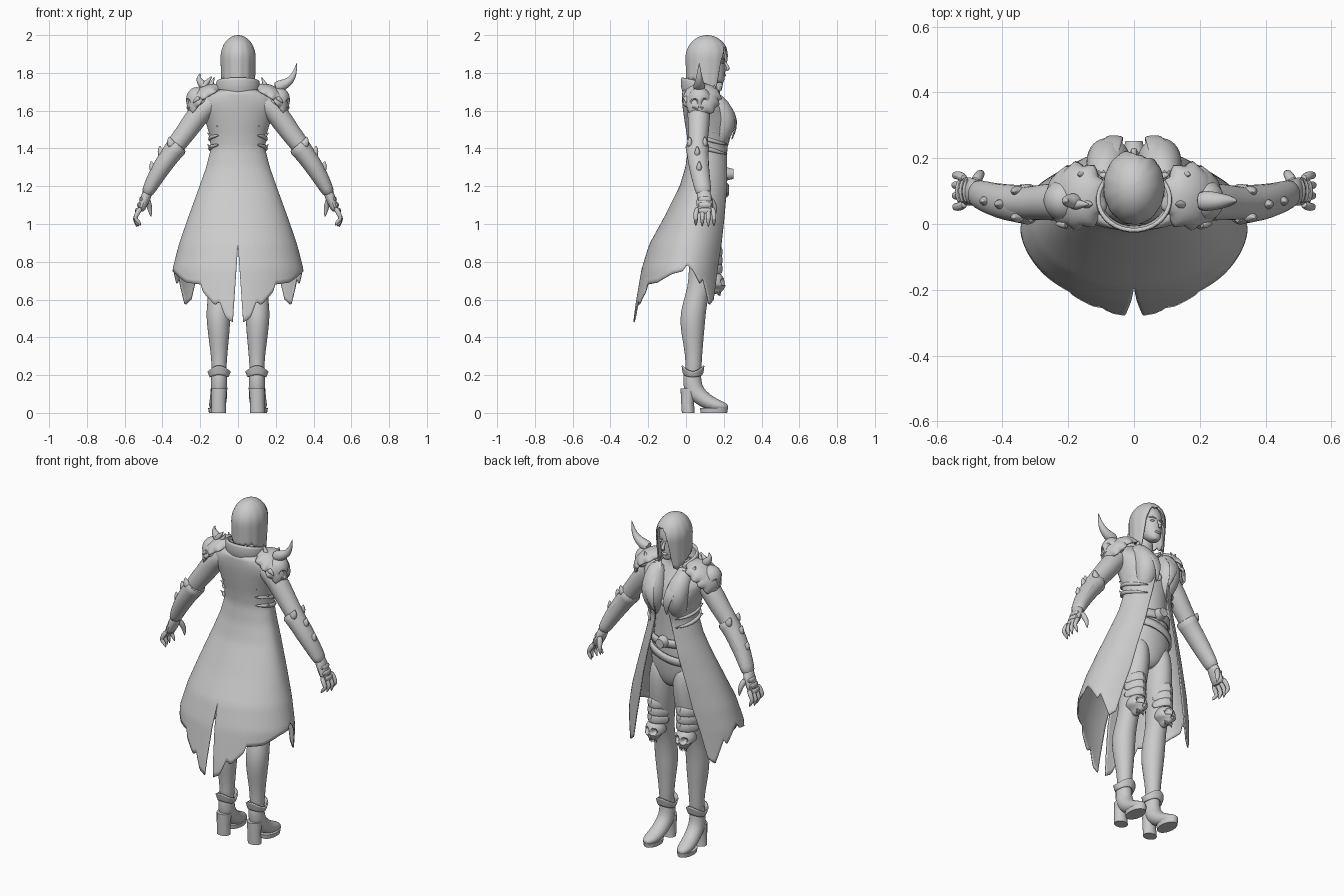
import bpy, bmesh, math
from mathutils import Vector, Matrix
from math import sin, cos, pi, radians


def lerp_table(rows, k):
    """Interpolate rows (key, values...) at key k, rows sorted by rising key."""
    if k <= rows[0][0]:
        return rows[0][1:]
    for a, b in zip(rows, rows[1:]):
        if k <= b[0]:
            f = (k - a[0]) / (b[0] - a[0])
            return [p + (q - p) * f for p, q in zip(a[1:], b[1:])]
    return rows[-1][1:]


def finish(name, bm, mirror=False, thick=0, sub=0):
    bmesh.ops.recalc_face_normals(bm, faces=bm.faces)
    me = bpy.data.meshes.new(name)
    bm.to_mesh(me)
    bm.free()
    ob = bpy.data.objects.new(name, me)
    bpy.context.collection.objects.link(ob)
    if mirror:
        ob.modifiers.new("Mirror", 'MIRROR')
    if thick:
        m = ob.modifiers.new("Solidify", 'SOLIDIFY')
        m.thickness, m.offset = thick, 0
    if sub:
        m = ob.modifiers.new("Subsurf", 'SUBSURF')
        m.levels = m.render_levels = sub


def skin(bm, rings):
    vs = [[bm.verts.new(p) for p in r] for r in rings]
    n = len(vs[0])
    for a, b in zip(vs, vs[1:]):
        for i in range(n):
            j = (i + 1) % n
            bm.faces.new((a[i], a[j], b[j], b[i]))
    bm.faces.new(vs[0])
    bm.faces.new(vs[-1])


def loft(name, rows, mirror=False, n=20, sub=1):
    """Stack of horizontal ellipses: (z, cx, cy, rx, ry)."""
    bm = bmesh.new()
    skin(bm, [[(cx + rx * cos(2*pi*i/n), cy + ry * sin(2*pi*i/n), z) for i in range(n)]
              for z, cx, cy, rx, ry in rows])
    finish(name, bm, mirror, 0, sub)


def tubes(name, paths, mirror=False, ref=(0, 1, 0), n=10, sub=1):
    """Swept tubes; each path is a list of (x, y, z, r along ref, r across)."""
    bm = bmesh.new()
    for path in paths:
        P = [Vector(p[:3]) for p in path]
        rings = []
        for i, p in enumerate(path):
            t = (P[min(i + 1, len(P) - 1)] - P[max(i - 1, 0)]).normalized()
            a = Vector(ref)
            a = (a - t * a.dot(t)).normalized()
            b = t.cross(a)
            rb = p[4] if len(p) > 4 else p[3]
            rings.append([P[i] + a * p[3] * cos(2*pi*k/n) + b * rb * sin(2*pi*k/n) for k in range(n)])
        skin(bm, rings)
    finish(name, bm, mirror, 0, sub)


def sheet(name, fn, nu, nv, thick=.008, mirror=False):
    bm = bmesh.new()
    g = [[bm.verts.new(fn(i / nu, j / nv)) for j in range(nv + 1)] for i in range(nu + 1)]
    for i in range(nu):
        for j in range(nv):
            bm.faces.new((g[i][j], g[i+1][j], g[i+1][j+1], g[i][j+1]))
    bmesh.ops.remove_doubles(bm, verts=bm.verts, dist=.0003)
    finish(name, bm, mirror, thick)


def ball(name, loc, size, mirror=False):
    bm = bmesh.new()
    bmesh.ops.create_uvsphere(bm, u_segments=20, v_segments=12, radius=1)
    bm.transform(Matrix.Translation(loc) @ Matrix.Diagonal((*size, 1)))
    finish(name, bm, mirror)


def skull(name, loc, size, turn=0, tilt=0):
    bm = bmesh.new()
    bmesh.ops.create_icosphere(bm, subdivisions=4, radius=1)
    pits = [(-.4, .85, .05, .33), (.4, .85, .05, .33), (0, .9, -.4, .2)]
    for v in bm.verts:
        c = v.co.copy()
        for x, y, z, r in pits:
            d = (c - Vector((x, y, z))).length
            if d < r:
                v.co.y -= .6 * (1 - d / r)
        if c.z < -.2:
            v.co.x *= 1 - .4 * min(1, (-c.z - .2) / .4)
            v.co.y += .15 * (c.y > 0)
    for i in range(-2, 3):
        bmesh.ops.create_cone(bm, segments=6, radius1=.02, radius2=.12, depth=.45, cap_ends=True,
                              matrix=Matrix.Translation((i * .2, .62 - abs(i) * .08, -.95)))
    bm.transform(Matrix.Translation(loc) @ Matrix.Rotation(tilt, 4, 'Y') @ Matrix.Rotation(turn, 4, 'Z')
                 @ Matrix.Diagonal((*size, 1)))
    finish(name, bm, True)


# Body
loft("torso", [(.965, 0, .1, .04, .05), (1.0, 0, .1, .09, .08), (1.06, 0, .1, .138, .096), (1.12, 0, .103, .146, .1),
               (1.2, 0, .115, .13, .096), (1.33, 0, .12, .1, .085), (1.45, 0, .115, .12, .095), (1.56, 0, .105, .145, .11),
               (1.64, 0, .08, .15, .085), (1.69, 0, .07, .1, .06), (1.72, 0, .075, .05, .05), (1.8, 0, .1, .045, .05)])
tubes("bust", [[(.095, .12, 1.69, .04), (.085, .175, 1.62, .062), (.076, .203, 1.555, .07, .074),
                (.074, .19, 1.49, .062), (.07, .16, 1.43, .045), (.065, .15, 1.38, .02)]], True, (1, 0, 0), n=16)
loft("leg", [(.15, .1, .035, .038, .042), (.27, .1, .042, .04, .042), (.36, .101, .038, .05, .052), (.46, .103, .034, .062, .066),
             (.54, .105, .038, .064, .068), (.63, .101, .06, .057, .062), (.7, .097, .08, .06, .066), (.85, .088, .1, .071, .083),
             (.97, .08, .104, .073, .092), (1.06, .076, .103, .068, .092), (1.14, .07, .105, .045, .06)], True)

# Head, face and hair
loft("head", [(1.745, 0, .175, .018, .02), (1.76, 0, .163, .038, .042), (1.8, 0, .14, .056, .066),
              (1.85, 0, .122, .068, .085), (1.9, 0, .115, .076, .092), (1.95, 0, .112, .066, .078), (1.98, 0, .11, .03, .04)])
tubes("nose", [[(0, .2, 1.865, .006), (0, .212, 1.845, .008), (0, .228, 1.822, .012), (0, .21, 1.812, .008)]], ref=(1, 0, 0))
ball("lips", (0, .2, 1.788), (.02, .012, .008))
ball("eye", (.03, .192, 1.855), (.014, .01, .007), True)
tubes("brow", [[(.01, .204, 1.868, .004), (.03, .203, 1.876, .005), (.055, .185, 1.872, .003)]], True)
HAIR = [(0, 1.94), (22, 1.925), (34, 1.86), (42, 1.76), (48, 1.70), (64, 1.705), (90, 1.735), (120, 1.765), (180, 1.755)]


def hair(u, v):
    a = 2 * pi * u
    d = abs((math.degrees(a) - 14 + 180) % 360 - 180)
    hem = lerp_table(HAIR, d)[0] + .006 * sin(a * 17)
    z = 1.996 - (1.996 - hem) * v ** 1.7
    f = math.sqrt(max(0, 1 - ((z - 1.88) / .116) ** 2)) if z > 1.88 else 1 - .5 * (1.88 - z) ** 1.2
    f *= 1 + .012 * sin(a * 13) * v
    front = 1 - .8 * max(0, 1.88 - z) if cos(a) > 0 else 1
    return (.089 * f * sin(a), .112 + .11 * f * cos(a) * front, z)


sheet("hair", hair, 96, 18, .008)

# Coat: rows are z, half width, side y, back y, front edge x, front edge y
COAT = [(.45, .35, 0, -.28, .28, .13), (.57, .35, 0, -.265, .255, .14), (.76, .343, 0, -.232, .21, .165),
        (.89, .31, .02, -.192, .175, .185), (1.03, .262, .04, -.115, .145, .2), (1.2, .20, .07, -.03, .1, .215),
        (1.3, .165, .09, 0, .075, .215), (1.4, .14, .1, .015, .05, .215), (1.47, .147, .1, .008, .045, .235),
        (1.55, .17, .09, -.005, .05, .245), (1.62, .198, .08, -.015, .065, .205), (1.67, .185, .065, -.018, .075, .16),
        (1.70, .14, .065, -.016, .075, .13), (1.71, .11, .065, -.015, .075, .12)]
HEM = [(0, .48), (.05, .5), (.1, .59), (.13, .57), (.22, .64), (.235, .68), (.36, .69), (.5, .735),
       (.6, .75), (.63, .785), (.7, .755), (.8, .68), (.82, .71), (.95, .57), (1, .6)]


def coat(s, v):
    z = 1.71 + (lerp_table(HEM, s)[0] - 1.71) * v
    rx, ys, yb, xf, yf = lerp_table(COAT, z)
    tf = math.acos(xf / rx)
    t0 = -pi / 2 + radians(11) * max(0, .89 - z)
    t = t0 + (tf - t0) * s
    y = ys + (ys - yb) * sin(t) if t < 0 else ys + (yf - ys) * sin(t) / sin(tf)
    return (0 if s == 0 and z > .89 else rx * cos(t), y, z)


sheet("coat", coat, 72, 44, .007, True)


def collar(u, v):
    t = -pi / 2 + u * radians(135)
    k = sin(pi * v) * .006 + v * .008
    return ((.1 + k) * cos(t), .075 + (.085 + k) * sin(t), 1.69 + .085 * v - .05 * u * u)


sheet("collar", collar, 24, 6, .012, True)
tubes("lapel", [[(.078, .13, 1.71, .03, .007), (.085, .2, 1.65, .036, .008), (.066, .262, 1.585, .034, .008),
                 (.05, .268, 1.51, .02, .007), (.04, .238, 1.44, .004, .004)]], True, (1, 0, 0))
tubes("side_rib", [[(.10, .015, z + .02, .006), (.142, .06, z + .012, .011), (.152, .11, z, .013),
                    (.13, .175, z - .02, .01), (.08, .225, z - .03, .003)] for z in (1.5, 1.45, 1.4)], True, (0, 0, 1))
tubes("rib_spike", [[(.13, .08, z, .012), (.152, .07, z + .01, .007), (.163, .065, z + .025, .001)]
                    for z in (1.52, 1.46, 1.4)], True)

# Belts and buckle
for name, z0, tilt in (("waist_belt", 1.26, 0), ("slung_belt", 1.18, .28)):
    def belt(u, v, z0=z0, tilt=tilt):
        a = 2 * pi * u
        r = 1 - (z0 - 1.26) * .8
        return (.127 * r * cos(a), .115 + .1 * r * sin(a), z0 + tilt * .13 * cos(a) + .045 * (v - .5))
    sheet(name, belt, 40, 2, .012)
bm = bmesh.new()
bmesh.ops.create_cone(bm, segments=24, radius1=.036, radius2=.026, depth=.04, cap_ends=True,
                      matrix=Matrix.Translation((0, .232, 1.265)) @ Matrix.Rotation(-pi / 2, 4, 'X'))
finish("belt_buckle", bm)
ball("chest_pendant", (0, .215, 1.5), (.014, .012, .02))

# Arms, bracers and clawed hands
tubes("sleeve", [[(.09, .065, 1.65, .05), (.15, .065, 1.635, .06), (.205, .068, 1.59, .062), (.268, .068, 1.495, .056),
                  (.34, .06, 1.405, .05), (.42, .07, 1.28, .042), (.478, .09, 1.17, .032)]], True, n=16)
tubes("bracer", [[(.308, .06, 1.425, .074, .062), (.335, .06, 1.395, .058, .054), (.385, .065, 1.33, .057, .052),
                  (.435, .077, 1.25, .05, .045), (.47, .09, 1.185, .045, .036), (.485, .095, 1.155, .04, .03)]], True, n=16)
tubes("bracer_spike", [[(x, y, z, .022, .03), (x + .018, y, z + .03, .014, .018), (x + .02, y, z + .055, .001)]
                       for x, y, z in ((.395, .06, 1.36), (.44, .07, 1.28), (.345, .1, 1.41), (.345, .02, 1.41))], True)
tubes("bracer_ridge", [[(.32, .06 + a, 1.43, .008), (.40 + b, .07 + a, 1.34, .012), (.455 + b, .085 + a * .7, 1.24, .01),
                        (.49, .092 + a * .5, 1.17, .005)] for a, b in ((-.04, 0), (0, .02), (.04, 0))], True)
tubes("hand", [[(.472, .09, 1.19, .034, .03), (.488, .098, 1.14, .044, .028), (.508, .1, 1.09, .047, .024),
                (.518, .1, 1.065, .042, .018)]], True)
tubes("finger", [[(.512, y, 1.09, .014), (.532, y + k, 1.06, .015), (.54, y + k, 1.04, .012), (.546, y + k, 1.03, .013),
                  (.545 - d, y + k, 1.005, .01), (.54 - d, y + k, .982 + d * .3, .001)]
                 for y, k, d in ((.062, -.01, .025), (.088, -.002, .01), (.114, .004, .004), (.138, .01, .015))], True, n=8)
tubes("thumb", [[(.485, .125, 1.14, .018), (.47, .148, 1.1, .016), (.465, .155, 1.07, .013), (.46, .152, 1.035, .001)]], True)
tubes("knuckle_plate", [[(.505 + i * .011, .06, 1.13 - i * .03, .014, .008), (.519 + i * .011, .1, 1.13 - i * .03, .017, .01),
                         (.505 + i * .011, .14, 1.13 - i * .03, .014, .008)] for i in range(3)], True, (0, 0, 1))


# Shoulder armour: jagged domed plates over skulls
for name, loc, size, tip in (("pauldron", (.165, .085, 1.675), (.085, .092, .055), 30), ("pauldron_lower_plate", (.195, .08, 1.65), (.085, .085, .055), 52)):
    def dome(u, v, loc=loc, size=size, tip=tip):
        a, b = 2 * pi * u, v * radians(95)
        r = sin(b) * (1 + .22 * v ** 5 * (2 * abs((u * 9) % 1 - .5) - .4))
        p = Matrix.Rotation(radians(tip), 3, 'Y') @ Vector((size[0] * r * cos(a), size[1] * r * sin(a), size[2] * cos(b)))
        return p + Vector(loc)
    sheet(name, dome, 72, 10, .01, True)
skull("pauldron_skull", (.212, .072, 1.65), (.064, .062, .075), -pi / 2, radians(14))
tubes("pauldron_spike", [[(x, y, z, .018), (x + dx * .6, y, z + dz * .4, .012), (x + dx, y, z + dz, .001)]
                         for x, y, z, dx, dz in ((.155, .06, 1.72, -.03, .06), (.2, .0, 1.67, .04, -.03),
                                                 (.2, .145, 1.67, .04, -.03), (.15, .15, 1.7, .02, .04))], True)
tubes("great_horn", [[(.19, .07, 1.72, .036), (.24, .07, 1.735, .03), (.28, .07, 1.76, .021), (.302, .07, 1.80, .012),
                      (.312, .07, 1.855, .001)]], n=14)
tubes("broken_horn", [[(-.17, .07, 1.72, .03), (-.2, .07, 1.75, .022), (-.212, .07, 1.775, .012), (-.2, .07, 1.8, .001)],
                      [(-.19, .06, 1.72, .022), (-.165, .06, 1.75, .015), (-.135, .06, 1.785, .001)]])

# Knee armour
skull("knee_skull", (.1, .142, .69), (.056, .062, .06))
tubes("knee_plate", [[(.03, .11, z - .015, .022, .006), (.055, .17, z, .027, .01), (.095, .192, z + .01, .032, .012),
                      (.138, .165, z, .027, .01), (.16, .1, z - .015, .02, .006)] for z in (.76, .805, .85)], True, (0, 0, 1))

# Boots
tubes("boot", [[(.1, .035, .25, .042, .046), (.1, .032, .19, .043, .048), (.1, .035, .125, .045, .055),
                (.103, .075, .085, .046, .045), (.107, .125, .05, .046, .04), (.112, .18, .036, .044, .03),
                (.115, .212, .03, .026, .02), (.115, .222, .028, .008, .008)]], True, (1, 0, 0), n=16)
loft("boot_heel", [(0, .103, .012, .04, .034), (.06, .102, .008, .038, .034), (.13, .1, .015, .042, .044)], True, sub=0)
loft("boot_sole", [(0, .112, .148, .042, .07), (.025, .112, .148, .046, .074)], True, sub=0)


def cuff(u, v):
    a = 2 * pi * u
    r = .046 + .012 * v
    return (.1 + r * cos(a), .037 + r * sin(a), .205 + .03 * v + .03 * abs(sin(a)) ** 2 * (1 if v > .5 else .4) - .015)


sheet("boot_cuff", cuff, 32, 4, .008, True)

# Smooth shading with kept creases
for ob in bpy.context.scene.objects:
    ob.select_set(True)
    bpy.context.view_layer.objects.active = ob
bpy.ops.object.shade_smooth_by_angle(angle=radians(42))
